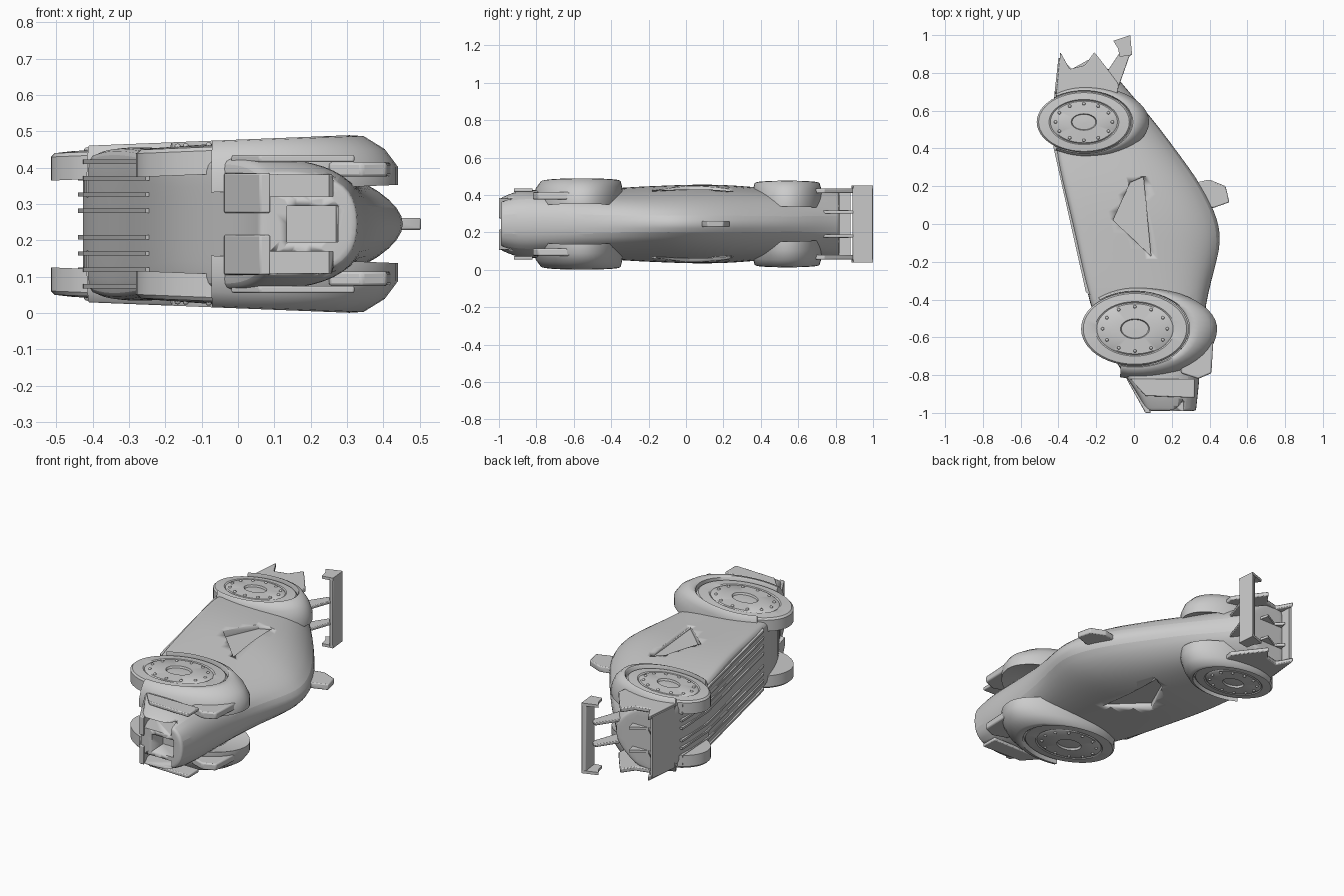
import bpy, bmesh, math

cube = bpy.data.objects.get("Cube")
if cube:
    bpy.data.objects.remove(cube)

MID = 0.245  # height of the symmetry plane: the car lies on its side

grey = bpy.data.materials.new("plain grey")
grey.use_nodes = True
grey.diffuse_color = (0.6, 0.6, 0.6, 1)
grey.node_tree.nodes["Principled BSDF"].inputs["Base Color"].default_value = grey.diffuse_color


def add_object(name, bm, mirror=False, angle=35):
    bmesh.ops.recalc_face_normals(bm, faces=bm.faces)
    mesh = bpy.data.meshes.new(name)
    bm.to_mesh(mesh)
    bm.free()
    mesh.materials.append(grey)
    obj = bpy.data.objects.new(name, mesh)
    bpy.context.collection.objects.link(obj)
    obj.location.z = MID
    bpy.ops.object.select_all(action='DESELECT')
    obj.select_set(True)
    bpy.context.view_layer.objects.active = obj
    bpy.ops.object.shade_smooth_by_angle(angle=math.radians(angle))
    if mirror:
        mod = obj.modifiers.new("mirror", 'MIRROR')
        mod.use_axis = (False, False, True)
        mod.use_mirror_merge = False
    return obj


def loft(rings):
    """Skin closed rings of points and cap both ends."""
    bm = bmesh.new()
    rows = [[bm.verts.new(p) for p in ring] for ring in rings]
    n = len(rows[0])
    for a, b in zip(rows, rows[1:]):
        for i in range(n):
            j = (i + 1) % n
            bm.faces.new((a[i], a[j], b[j], b[i]))
    bm.faces.new(rows[0])
    bm.faces.new(rows[-1])
    return bm


def plate(name, outline, low, high, mirror=True, bevel=0.0):
    """Side outline (x, y) extruded across the car from low to high."""
    bm = loft([[(x, y, h) for x, y in outline] for h in (low, high)])
    obj = add_object(name, bm, mirror)
    if bevel:
        mod = obj.modifiers.new("bevel", 'BEVEL')
        mod.width = bevel
        mod.segments = 2
    return obj


# Body shell: y, floor, sill top, deck, roof, then widths at sill, shoulder, deck, roof
stations = [
    (-0.99, 0.06, 0.18, 0.28, 0.33, 0.14, 0.14, 0.12, 0.06),
    (-0.90, 0.02, 0.18, 0.29, 0.34, 0.18, 0.18, 0.14, 0.06),
    (-0.80, -0.05, 0.18, 0.30, 0.35, 0.19, 0.18, 0.14, 0.06),
    (-0.60, -0.18, 0.16, 0.31, 0.36, 0.17, 0.17, 0.13, 0.06),
    (-0.36, -0.25, 0.10, 0.32, 0.39, 0.20, 0.18, 0.13, 0.05),
    (-0.12, -0.30, 0.06, 0.33, 0.47, 0.21, 0.19, 0.14, 0.04),
    (0.02, -0.33, 0.03, 0.30, 0.455, 0.215, 0.20, 0.15, 0.04),
    (0.20, -0.375, -0.01, 0.22, 0.37, 0.215, 0.20, 0.15, 0.04),
    (0.40, -0.42, -0.06, 0.10, 0.22, 0.20, 0.18, 0.14, 0.04),
    (0.56, -0.43, -0.10, 0.01, 0.10, 0.18, 0.17, 0.12, 0.04),
    (0.74, -0.42, -0.20, -0.12, -0.06, 0.19, 0.18, 0.11, 0.05),
    (0.82, -0.39, -0.25, -0.17, -0.12, 0.18, 0.17, 0.10, 0.05),
]


def section(s):
    y, floor, sill, deck, roof, w, ws, wd, wr = s
    half = [(floor, w * 0.5), (floor, w * 0.95), (floor + 0.04, w),
            (sill, ws), (deck, wd), (roof, wr)]
    pts = half + [(x, -h) for x, h in reversed(half)]
    return [(x, y, h) for x, h in pts]


rings = [section(s) for s in stations]
body = add_object("body_shell", loft([rings[0]] + rings + [rings[-1]]))
sub = body.modifiers.new("smooth", 'SUBSURF')
sub.levels = sub.render_levels = 2


# Openings cut in the shell
def cut(name, outline, low, high, mirror):
    cutter = plate(name, outline, low, high, mirror)
    cutter.hide_render = True
    cutter.hide_set(True)
    cutter.display_type = 'WIRE'
    mod = body.modifiers.new(name, 'BOOLEAN')
    mod.object = cutter
    mod.solver = 'EXACT'


cut("side_intake_cutter", [(0.05, 0.25), (0.09, -0.17), (-0.11, 0.02), (-0.02, 0.22)], 0.165, 0.3, True)
cut("front_intake_cutter", [(0.08, -1.1), (0.27, -1.1), (0.25, -0.84), (0.04, -0.84)], 0.075, 0.135, True)
cut("nose_intake_cutter", [(0.14, -1.1), (0.28, -1.1), (0.27, -0.88), (0.13, -0.88)], -0.05, 0.05, False)


# Wheels: stretched turned discs with slight camber
def lean(x):
    return 0.04 * x


def wheel(name, cx, cy, rx, ry):
    profile = [(1, 0.14), (1, 0.205), (0.96, 0.215), (0.74, 0.219), (0.71, 0.214),
               (0.68, 0.219), (0.27, 0.223), (0.25, 0.212), (0.03, 0.214)]
    steps = [math.tau * i / 48 for i in range(48)]
    bm = loft([[(cx + r * rx * math.cos(a), cy + r * ry * math.sin(a), h + lean(cx + r * rx * math.cos(a)))
                for a in steps] for r, h in profile])
    # wheel bolts
    for i in range(12):
        a = math.tau * i / 12
        x, y = cx + 0.6 * rx * math.cos(a), cy + 0.6 * ry * math.sin(a)
        made = bmesh.ops.create_uvsphere(bm, u_segments=8, v_segments=6, radius=0.009)
        bmesh.ops.translate(bm, verts=made["verts"], vec=(x, y, 0.219 + lean(x)))
    add_object(name, bm, True)


# Fenders: a crescent swept around each wheel
def fender(name, cx, cy, rx, ry, out_x, out_rear, out_front, start, end):
    shape = [(1, 0.09), (1, 0.14), (0.75, 0.19), (0.35, 0.228), (0.08, 0.232), (0, 0.225), (0, 0.12)]
    rings = []
    for i in range(33):
        a = math.radians(start + (end - start) * i / 32)
        c, s = math.cos(a), math.sin(a)
        inner = (cx + rx * c, cy + ry * s)
        outer = (cx + (out_x if c > 0 else rx * 1.05) * c, cy + (out_rear if s > 0 else out_front) * s)
        ring = []
        for t, h in shape:
            x = inner[0] + t * (outer[0] - inner[0])
            y = inner[1] + t * (outer[1] - inner[1])
            ring.append((x, y, h + lean(x)))
        rings.append(ring)
    add_object(name, loft(rings), True, 50)


wheel("front_wheel", 0.005, -0.555, 0.285, 0.195)
wheel("rear_wheel", -0.265, 0.54, 0.25, 0.162)
fender("front_fender", 0.005, -0.555, 0.29, 0.198, 0.435, 0.222, 0.265, -105, 130)
fender("rear_fender", -0.265, 0.54, 0.252, 0.165, 0.345, 0.193, 0.19, -125, 125)

# Nose: pointed fender tips, outer intake frames and splitter
plate("fender_tip", [(0.42, -0.62), (0.41, -0.79), (0.34, -0.82), (0.25, -0.79), (0.25, -0.6)], 0.13, 0.17, bevel=0.008)
plate("intake_frame", [(0.32, -0.82), (0.32, -0.92), (0.06, -0.91), (-0.02, -0.82)], 0.17, 0.19, bevel=0.005)
plate("front_splitter", [(0.09, -1.0), (0.06, -1.0), (-0.04, -0.82), (0.0, -0.8)], 0.03, 0.14, bevel=0.005)

# Floor strakes
for i in range(4):
    h = 0.03 + 0.045 * i
    plate("floor_strake", [(-0.23, -0.38), (-0.255, -0.36), (-0.425, 0.4), (-0.44, 0.66), (-0.4, 0.66)], h, h + 0.012)

# Tail: side fins, inner fins and diffuser floor
plate("tail_fin", [(-0.42, 0.6), (-0.39, 0.91), (-0.34, 0.82), (-0.26, 0.84), (-0.21, 0.91),
                   (-0.14, 0.82), (-0.08, 0.74), (-0.1, 0.6)], 0.165, 0.19, bevel=0.005)
plate("diffuser_fin", [(-0.4, 0.7), (-0.37, 0.86), (-0.33, 0.82), (-0.24, 0.87), (-0.2, 0.7)], 0.06, 0.075)
plate("diffuser_floor", [(-0.42, 0.7), (-0.4, 0.88), (-0.385, 0.88), (-0.38, 0.7)], -0.18, 0.18, False)

# Roof scoop
plate("roof_fin", [(0.33, 0.22), (0.4, 0.235), (0.485, 0.2), (0.505, 0.115), (0.42, 0.085), (0.34, 0.1)],
      -0.017, 0.017, False, 0.006)

# Rear wing
plate("wing_blade", [(-0.02, 1.0), (-0.01, 0.895), (-0.03, 0.89), (-0.045, 0.99)], -0.2, 0.2, False, 0.004)
plate("wing_end_plate", [(-0.11, 0.97), (-0.02, 1.0), (-0.01, 0.895), (-0.075, 0.885), (-0.085, 0.93)], 0.19, 0.206)
plate("wing_strut", [(-0.16, 0.78), (-0.06, 0.93), (-0.02, 0.9), (-0.08, 0.73)], 0.055, 0.072, bevel=0.004)
